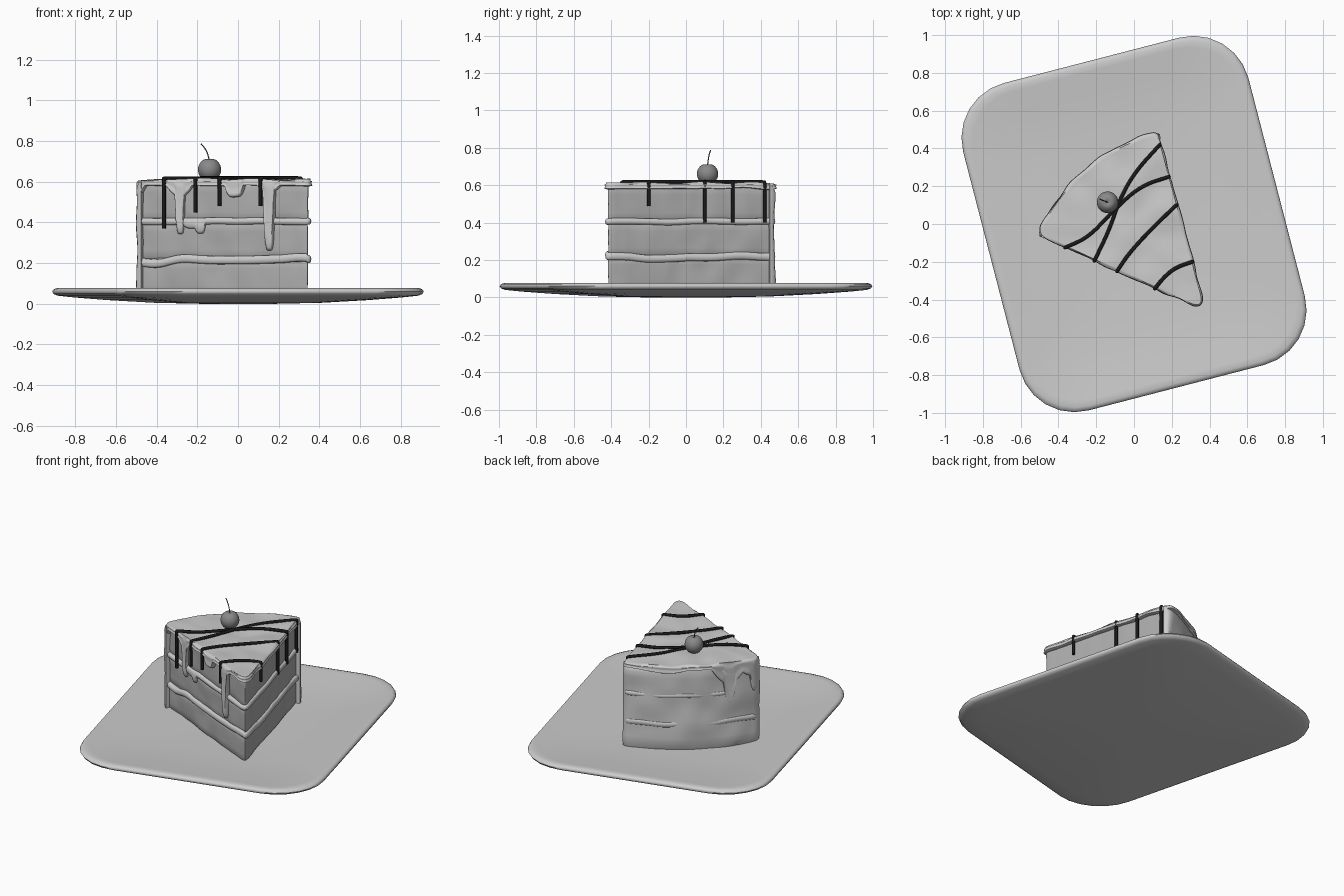
import bpy, bmesh, math
from mathutils import Vector, noise

if "Cube" in bpy.data.objects:
    bpy.data.objects.remove(bpy.data.objects["Cube"])

def finish(ob, color=None, angle=50):
    if color:
        m = bpy.data.materials.new(ob.name + "_mat")
        m.diffuse_color = (*color, 1)
        m.use_nodes = True
        m.node_tree.nodes["Principled BSDF"].inputs["Base Color"].default_value = m.diffuse_color
        ob.data.materials.append(m)
    bpy.ops.object.select_all(action='DESELECT')
    ob.select_set(True)
    bpy.context.view_layer.objects.active = ob
    bpy.ops.object.shade_smooth_by_angle(angle=math.radians(angle))

def loft(name, rings, color=None, angle=50):
    """Skin a stack of equal-length rings and cap both ends."""
    bm = bmesh.new()
    vr = [[bm.verts.new(p) for p in r] for r in rings]
    n = len(vr[0])
    for a, b in zip(vr, vr[1:]):
        for i in range(n):
            j = (i + 1) % n
            bm.faces.new((a[i], a[j], b[j], b[i]))
    bm.faces.new(vr[0][::-1])
    bm.faces.new(vr[-1])
    bmesh.ops.recalc_face_normals(bm, faces=bm.faces)
    me = bpy.data.meshes.new(name)
    bm.to_mesh(me)
    bm.free()
    ob = bpy.data.objects.new(name, me)
    bpy.context.collection.objects.link(ob)
    finish(ob, color, angle)
    return ob

def resample(pts, n):
    """Evenly spaced points round a closed path, and its length."""
    pts = pts + [pts[0]]
    acc = [0]
    for a, b in zip(pts, pts[1:]):
        acc.append(acc[-1] + (b - a).length)
    out, k = [], 0
    for i in range(n):
        s = acc[-1] * i / n
        while acc[k + 1] < s:
            k += 1
        out.append(pts[k].lerp(pts[k + 1], (s - acc[k]) / max(acc[k + 1] - acc[k], 1e-9)))
    return out, acc[-1]

# Plate: turned rounded rectangle with a shallow dish section
def plate_outline(hw, hh, r, turn, steps=6):
    pts = []
    for k, (sx, sy) in enumerate([(1, 1), (-1, 1), (-1, -1), (1, -1)]):
        for i in range(steps + 1):
            a = math.pi / 2 * (k + i / steps)
            x, y = sx * (hw - r) + r * math.cos(a), sy * (hh - r) + r * math.sin(a)
            pts.append((x * math.cos(turn) - y * math.sin(turn), x * math.sin(turn) + y * math.cos(turn)))
    return pts

plate = plate_outline(0.78, 0.895, 0.3, math.radians(14.5))
section = [(0.2, 0), (0.45, 0.005), (0.7, 0.018), (0.88, 0.031), (0.97, 0.04), (0.993, 0.048), (1, 0.06),
           (0.993, 0.071), (0.975, 0.077), (0.94, 0.075), (0.8, 0.06), (0.55, 0.049), (0.2, 0.045)]
loft("plate", [[(x * s, y * s, z) for x, y in plate] for s, z in section], angle=60)

# Wedge outline: two straight cuts meeting at the tip, and an arc at the back
TIP, A0, A1, R = Vector((0.38, -0.46)), math.radians(105.1), math.radians(155.4), 0.98
def polar(a, r=R):
    return TIP + Vector((math.cos(a), math.sin(a))) * r

def corner(p, a, b, d):
    a, b = p + (a - p).normalized() * d, p + (b - p).normalized() * d
    return [a.lerp(p, t / 10).lerp(p.lerp(b, t / 10), t / 10) for t in range(11)]

left, right, step = polar(A1), polar(A0), (A1 - A0) / 20
raw = corner(TIP, left, right, 0.09) + corner(right, TIP, polar(A0 + step), 0.035)
raw += [polar(A0 + step * i) for i in range(2, 19)] + corner(left, polar(A1 - step), TIP, 0.05)
N = 440
OUT, LENGTH = resample(raw, N)
NRM = []
for i in range(N):
    t = (OUT[(i + 1) % N] - OUT[i - 1]).normalized()
    NRM.append(Vector((t.y, -t.x)))
MID = Vector((-0.03, 0.0))

def bump(p, freq, seed=0):
    return noise.noise(Vector((p[0] * freq, p[1] * freq, p[2] * freq + seed)))

def point(i, off, z, rough=0.0, seed=0):
    p = OUT[i] + NRM[i] * off
    q = p + NRM[i] * rough * bump((p.x, p.y, z), 9, seed)
    return (q.x, q.y, z)

def drip_depths(drips):
    """Depth below the lower edge at each outline point; drips are x, y, depth, half width, power."""
    depth = [0.0] * N
    for x, y, d, hw, k in drips:
        c = min(range(N), key=lambda i: (OUT[i] - Vector((x, y))).length)
        for i in range(N):
            ds = min(abs(i - c), N - abs(i - c)) * LENGTH / N
            if ds < hw:
                depth[i] = max(depth[i], d * (1 - (ds / hw) ** k))
    return depth

# Sponge layers
SPONGE = (0.42, 0.42, 0.42)
for k, (z0, z1) in enumerate([(0.045, 0.215), (0.22, 0.4), (0.405, 0.595)]):
    rows = [(-0.024, 0), (-0.018, 0.05), (-0.017, 0.25), (-0.017, 0.5), (-0.017, 0.75), (-0.018, 0.95), (-0.024, 1)]
    loft(f"sponge_layer_{k + 1}", [[point(i, o, z0 + (z1 - z0) * t, 0.008, k * 5) for i in range(N)]
                                   for o, t in rows], SPONGE)

# Cream fillings between the layers
def filling(name, z0, z1, wave, drips):
    dep = drip_depths(drips)
    rings = []
    for off, t in [(-0.02, 0), (-0.009, 0.04), (-0.003, 0.18), (-0.001, 0.5), (-0.003, 0.82), (-0.009, 0.96), (-0.02, 1)]:
        ring = []
        for i in range(N):
            p = OUT[i]
            w = wave * bump((p.x, p.y, z0), 5) * (1 if p.y < 0 and p.x < 0.34 else 0.4)
            ring.append(point(i, off, z0 - dep[i] * (1 - t) + (z1 - z0) * t + w))
        rings.append(ring)
    loft(name, rings)

filling("lower_filling", 0.197, 0.238, 0.03, [(-0.06, -0.26, -0.012, 0.1, 2)])
filling("upper_filling", 0.39, 0.424, 0.01, [(-0.19, -0.2, 0.045, 0.03, 4), (-0.23, -0.18, 0.02, 0.05, 3)])

# Frosting wall covering the curved back
arc = [A0 - 0.008 + (A1 - A0 + 0.016) * i / 50 for i in range(51)]
rings = []
for k in range(15):
    t = k / 14
    z = 0.045 + 0.555 * t
    trim = 0.012 if k in (0, 14) else 0.0
    ring = []
    for j, a in enumerate(arc):
        e = 0.014 if j in (0, 50) else (0.004 if j in (1, 49) else 0)
        p = polar(a, 0.977 - trim - e)
        p = polar(a, 0.977 - trim - e + 0.01 * bump((p.x, p.y, z), 7))
        ring.append((p.x, p.y, z))
    ring += [(*polar(a, 0.94), z) for a in reversed(arc)]
    rings.append(ring)
loft("back_frosting", rings, angle=70)

# Top icing with drips running down the sides
dep = drip_depths([(-0.29, -0.155, 0.235, 0.026, 5), (-0.29, -0.155, 0.05, 0.07, 2), (-0.02, -0.28, 0.055, 0.05, 4),
                   (0.15, -0.355, 0.315, 0.03, 5), (0.15, -0.355, 0.03, 0.06, 2), (-0.41, 0.12, 0.27, 0.05, 2.5),
                   (-0.41, 0.12, 0.13, 0.12, 1.5), (-0.505, -0.02, 0.19, 0.045, 3), (-0.49, 0.0, 0.08, 0.1, 2),
                   (-0.1, 0.39, 0.02, 0.15, 2)])
rows = [(-0.025, 1), (-0.006, 1), (0.001, 0.96), (0.006, 0.88), (0.005, 0.75), (0.002, 0.55),
        (0.001, 0.35), (0.004, 0.15), (0.003, 0.05), (-0.002, 0)]
rings = []
for off, t in rows:
    ring = []
    for i in range(N):
        x, y, z = point(i, off, 0.605, 0.012, 3)
        low = 0.58 + 0.008 * bump((x, y, 0), 8, 7) - dep[i]
        ring.append((x, y, z + (low - z) * t))
    rings.append(ring)
for s in (0.985, 0.96, 0.9, 0.8, 0.68, 0.54, 0.4, 0.25, 0.1):
    ring = []
    for i in range(N):
        p = MID + (OUT[i] - MID) * s
        ring.append((p.x, p.y, 0.612 + 0.012 * bump((p.x, p.y, 0), 7, 2)))
    rings.append(ring)
loft("top_icing", rings, angle=70)

# Tubes used for the sauce and the stem
def tube(name, pts, r, color):
    cu = bpy.data.curves.new(name, 'CURVE')
    cu.dimensions = '3D'
    cu.bevel_depth, cu.bevel_resolution, cu.use_fill_caps = r, 2, True
    sp = cu.splines.new('NURBS')
    sp.points.add(len(pts) - 1)
    for q, p in zip(sp.points, pts):
        q.co = (*p, 1)
    sp.order_u, sp.use_endpoint_u, sp.resolution_u = 3, True, 6
    ob = bpy.data.objects.new(name, cu)
    bpy.context.collection.objects.link(ob)
    m = bpy.data.materials.new(name + "_mat")
    m.diffuse_color = (*color, 1)
    m.use_nodes = True
    m.node_tree.nodes["Principled BSDF"].inputs["Base Color"].default_value = m.diffuse_color
    cu.materials.append(m)

# Sauce lines: path across the top, then how far each end hangs down
sauce = [([(-0.365, -0.125), (-0.24, -0.07), (-0.12, 0.06), (0.03, 0.2), (0.185, 0.25)], 0.37, 0.4),
         ([(-0.21, -0.195), (-0.13, -0.03), (-0.08, 0.12), (0.0, 0.27), (0.137, 0.42)], 0.45, 0.4),
         ([(-0.09, -0.25), (-0.03, -0.16), (0.06, -0.06), (0.14, 0.02), (0.224, 0.1)], 0.48, 0.4),
         ([(0.11, -0.342), (0.16, -0.28), (0.22, -0.23), (0.31, -0.2)], 0.48, 0.49)]
for k, (path, za, zb) in enumerate(sauce):
    pts = [(*path[0], za), (*path[0], 0.56), (*path[0], 0.612)]
    pts += [(x, y, 0.618) for x, y in path]
    pts += [(*path[-1], 0.612), (*path[-1], 0.56), (*path[-1], zb)]
    tube(f"sauce_line_{k + 1}", pts, 0.01, (0.01, 0.01, 0.01))

# Cherry with a thin stem
bpy.ops.mesh.primitive_uv_sphere_add(segments=32, ring_count=16, radius=0.057, location=(-0.14, 0.115, 0.66))
cherry = bpy.context.object
cherry.name = "cherry"
for v in cherry.data.vertices:
    d = math.hypot(v.co.x, v.co.y)
    if v.co.z > 0:
        v.co.z -= 0.012 * max(0, 1 - d / 0.025)
finish(cherry, (0.25, 0.25, 0.25))
tube("cherry_stem", [(-0.14, 0.115, 0.7), (-0.147, 0.118, 0.735), (-0.165, 0.125, 0.77), (-0.182, 0.132, 0.787)],
     0.003, (0.1, 0.1, 0.1))
